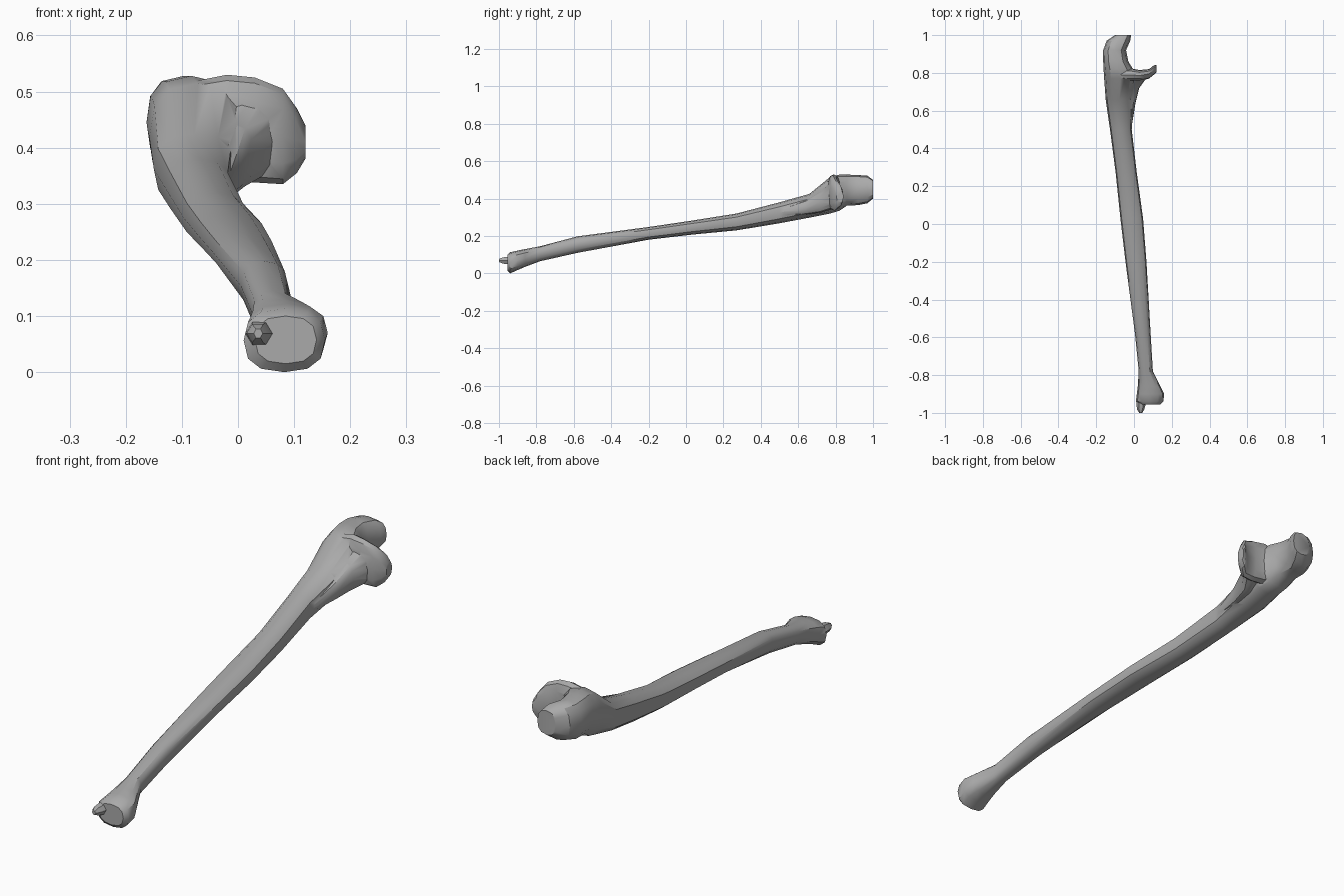
import bpy, bmesh, math
from mathutils import Vector

old = bpy.data.objects.get("Cube")
if old:
    bpy.data.objects.remove(old)

grey = bpy.data.materials.new("bone_grey")
grey.use_nodes = True
grey.diffuse_color = (0.4, 0.4, 0.4, 1)
bsdf = next(n for n in grey.node_tree.nodes if n.type == 'BSDF_PRINCIPLED')
bsdf.inputs["Base Color"].default_value = grey.diffuse_color
bsdf.inputs["Roughness"].default_value = 0.7


def power(v, e):
    return math.copysign(abs(v) ** e, v)


def loft(name, axis, sections, sides=12, boxy=0.8):
    """Closed skin through rounded sections: (position, low a, high a, low z, high z)."""
    bm = bmesh.new()
    rings = []
    for pos, a0, a1, z0, z1 in sections:
        ring = []
        for i in range(sides):
            t = math.tau * i / sides
            a = (a0 + a1) / 2 + (a1 - a0) / 2 * power(math.cos(t), boxy)
            z = (z0 + z1) / 2 + (z1 - z0) / 2 * power(math.sin(t), boxy)
            ring.append(bm.verts.new((a, pos, z) if axis == 'y' else (pos, a, z)))
        rings.append(ring)
    for r, s in zip(rings, rings[1:]):
        for i in range(sides):
            j = (i + 1) % sides
            bm.faces.new((r[i], r[j], s[j], s[i]))
    bm.faces.new(rings[0])
    bm.faces.new(rings[-1])
    bmesh.ops.recalc_face_normals(bm, faces=bm.faces)
    mesh = bpy.data.meshes.new(name)
    bm.to_mesh(mesh)
    bm.free()
    mesh.materials.append(grey)
    obj = bpy.data.objects.new(name, mesh)
    bpy.context.collection.objects.link(obj)
    return obj


# Shaft with the flared lower head and the hooked upper end
bone = loft("bone", 'y', [
    (-0.955, 0.03, 0.14, 0.015, 0.1),
    (-0.94, 0.01, 0.155, 0, 0.113),
    (-0.9, 0.015, 0.16, 0.018, 0.122),
    (-0.86, 0.02, 0.14, 0.035, 0.13),
    (-0.78, 0.025, 0.1, 0.065, 0.145),
    (-0.58, 0.005, 0.088, 0.11, 0.198),
    (-0.2, -0.045, 0.066, 0.18, 0.248),
    (0.03, -0.072, 0.048, 0.207, 0.282),
    (0.27, -0.097, 0.015, 0.23, 0.32),
    (0.5, -0.127, -0.012, 0.268, 0.38),
    (0.66, -0.15, -0.005, 0.298, 0.425),
    (0.77, -0.158, 0.015, 0.32, 0.515),
    (0.82, -0.161, -0.005, 0.335, 0.528),
    (0.86, -0.163, -0.03, 0.362, 0.528),
    (0.92, -0.163, -0.042, 0.365, 0.526),
    (0.97, -0.145, -0.02, 0.375, 0.522),
    (1.0, -0.1, -0.015, 0.4, 0.5),
])

# Thin flared lip beside the joint notch
lip = loft("notch_lip", 'x', [
    (-0.07, 0.76, 0.82, 0.36, 0.52),
    (-0.02, 0.755, 0.825, 0.34, 0.53),
    (0.03, 0.757, 0.815, 0.338, 0.525),
    (0.08, 0.77, 0.82, 0.335, 0.505),
    (0.105, 0.79, 0.84, 0.355, 0.47),
    (0.12, 0.805, 0.842, 0.38, 0.44),
])

# Ridge that rises along the shaft into the lip
ridge = loft("lip_ridge", 'y', [
    (0.5, -0.04, -0.015, 0.31, 0.34),
    (0.64, -0.045, 0.008, 0.315, 0.39),
    (0.72, -0.045, 0.028, 0.325, 0.44),
    (0.785, -0.04, 0.075, 0.345, 0.5),
])

# Small spur on the lower head
spur = loft("end_spur", 'y', [
    (-1.0, 0.028, 0.044, 0.06, 0.078),
    (-0.98, 0.015, 0.055, 0.05, 0.088),
    (-0.93, 0.013, 0.068, 0.042, 0.095),
], sides=6, boxy=1)

# Fuse the parts into one bone
bpy.ops.object.select_all(action='DESELECT')
bpy.context.view_layer.objects.active = bone
bone.select_set(True)
for part in (lip, ridge, spur):
    mod = bone.modifiers.new("fuse", 'BOOLEAN')
    mod.operation = 'UNION'
    mod.solver = 'EXACT'
    mod.object = part
    bpy.ops.object.modifier_apply(modifier=mod.name)
    bpy.data.objects.remove(part)
bpy.ops.object.shade_smooth_by_angle(angle=math.radians(35))
